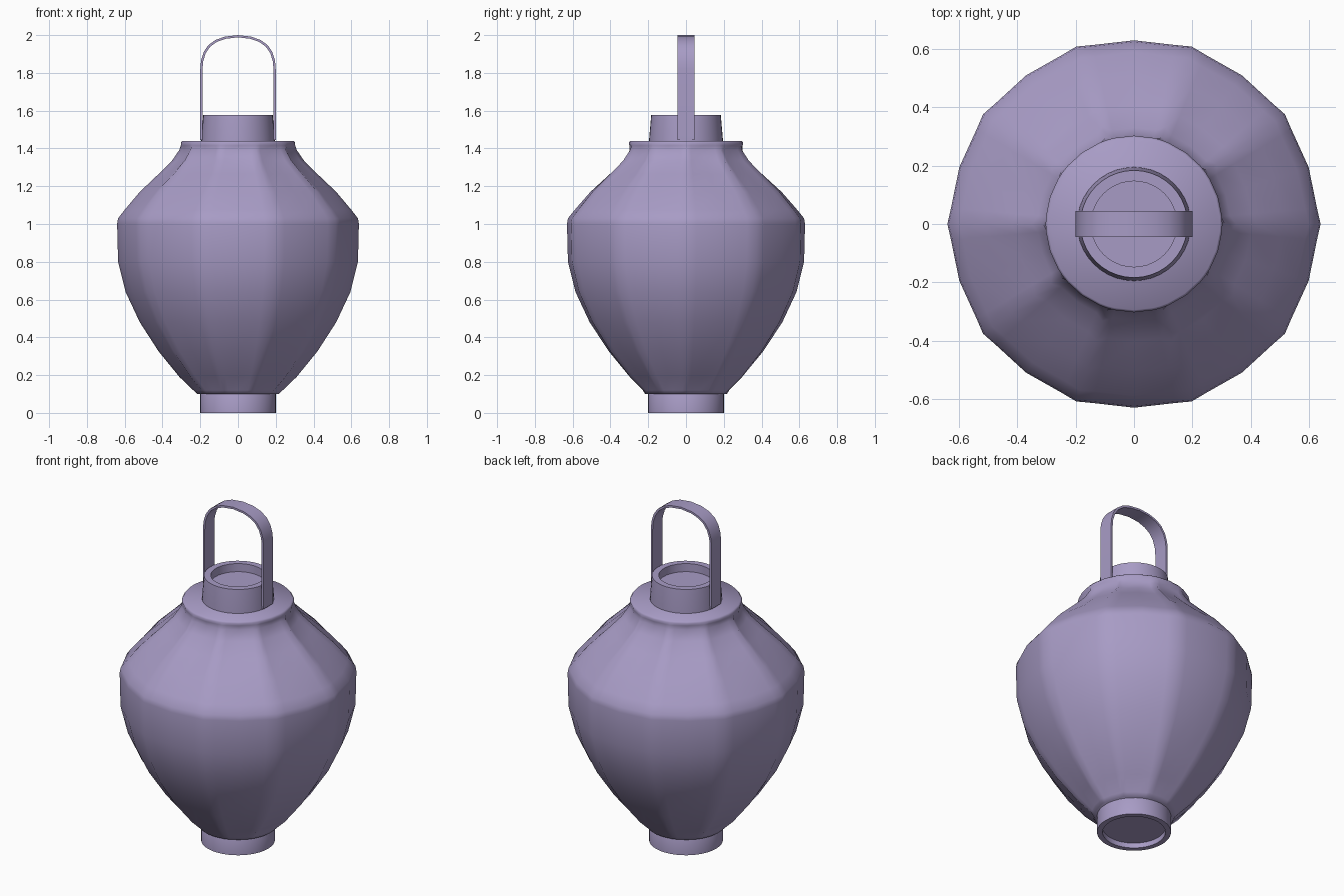
import bpy, bmesh
from math import sin, cos, pi, radians

if "Cube" in bpy.data.objects:
    bpy.data.objects.remove(bpy.data.objects["Cube"])

# Dusty purple paper
purple = bpy.data.materials.new("dusty_purple")
purple.diffuse_color = (0.39, 0.33, 0.56, 1)
purple.use_nodes = True
purple.node_tree.nodes["Principled BSDF"].inputs["Base Color"].default_value = purple.diffuse_color


def finish(name, bm, angle):
    bmesh.ops.recalc_face_normals(bm, faces=bm.faces)
    me = bpy.data.meshes.new(name)
    bm.to_mesh(me)
    bm.free()
    me.materials.append(purple)
    ob = bpy.data.objects.new(name, me)
    bpy.context.collection.objects.link(ob)
    bpy.ops.object.select_all(action='DESELECT')
    ob.select_set(True)
    bpy.context.view_layer.objects.active = ob
    bpy.ops.object.shade_smooth_by_angle(angle=radians(angle))
    return ob


def loft(name, rings, angle=35):
    """Join rings of points with quads and cap both ends."""
    bm = bmesh.new()
    loops = [[bm.verts.new(p) for p in ring] for ring in rings]
    n = len(loops[0])
    for a, b in zip(loops, loops[1:]):
        for i in range(n):
            j = (i + 1) % n
            bm.faces.new((a[i], a[j], b[j], b[i]))
    bm.faces.new(loops[0])
    bm.faces.new(loops[-1])
    return finish(name, bm, angle)


def lathe(name, profile, n=40):
    return loft(name, [[(r * cos(2 * pi * i / n), r * sin(2 * pi * i / n), z)
                        for i in range(n)] for r, z in profile])


# Ribbed paper body: rib radius, height, dip between the ten ribs
profile = [(0.217, 0.10, 0.0), (0.237, 0.12, 0.008), (0.31, 0.19, 0.013),
           (0.42, 0.325, 0.012), (0.52, 0.48, 0.010), (0.595, 0.64, 0.010),
           (0.635, 0.80, 0.010), (0.64, 1.0, 0.010), (0.635, 1.03, 0.010),
           (0.60, 1.075, 0.011), (0.52, 1.17, 0.014), (0.42, 1.265, 0.018),
           (0.35, 1.335, 0.020), (0.312, 1.39, 0.014), (0.303, 1.415, 0.003),
           (0.303, 1.43, 0.0), (0.295, 1.44, 0.0)]
rings = []
for r, z, dip in profile:
    ring = []
    for k in range(10):
        for offset, amount in ((0, 0), (5, 1), (18, 1), (31, 1)):
            a = radians(36 * k + offset)
            rr = r - dip * amount
            ring.append((rr * cos(a), rr * sin(a), z))
    rings.append(ring)
loft("lantern_body", rings, 75)

# Hollow foot and collar
lathe("foot_ring", [(0.19, 0.12), (0.2, 0.10), (0.2, 0.0), (0.17, 0.0), (0.17, 0.03)])
lathe("top_collar", [(0.195, 1.43), (0.195, 1.45), (0.184, 1.578),
                     (0.147, 1.578), (0.147, 1.53)])

# Flat strap handle: half the arch, mirrored
half = [(0.2, 1.445), (0.2, 1.82), (0.196, 1.865), (0.182, 1.91), (0.157, 1.947),
        (0.12, 1.974), (0.07, 1.992), (0.0, 2.0)]
outer = half + [(-x, z) for x, z in reversed(half[:-1])]
t = 0.012
inner = [(x * (1 - t / 0.2), z if z < 1.83 else 1.82 + (z - 1.82) * (1 - t / 0.18))
         for x, z in outer]
loft("handle", [[(xo, -0.045, zo), (xo, 0.045, zo), (xi, 0.045, zi), (xi, -0.045, zi)]
                for (xo, zo), (xi, zi) in zip(outer, inner)])
